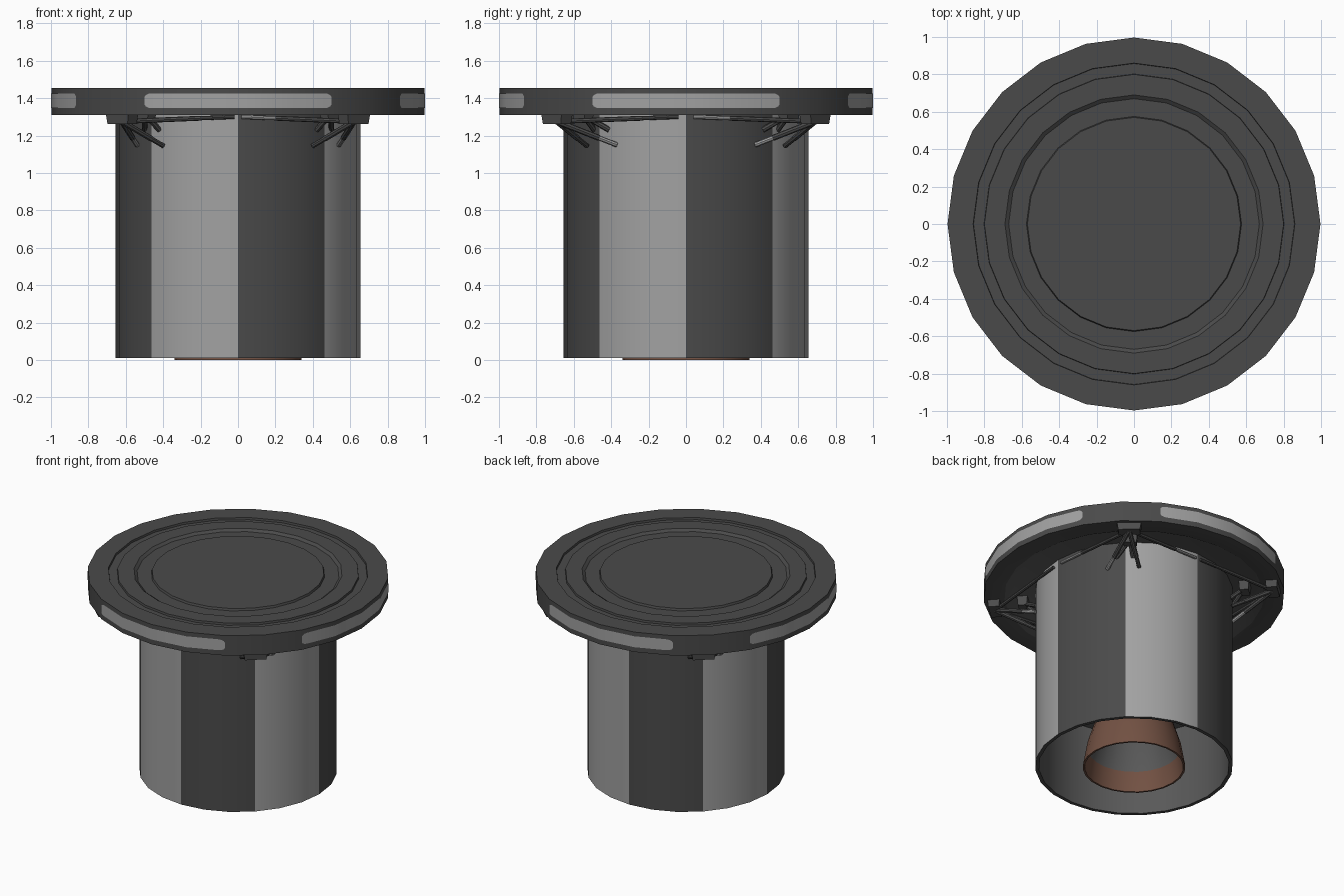
import bpy, bmesh, math
from mathutils import Vector, Matrix

if "Cube" in bpy.data.objects:
    bpy.data.objects.remove(bpy.data.objects["Cube"])

SIDES = 24


def material(name, r, g, b):
    m = bpy.data.materials.new(name)
    m.diffuse_color = (r, g, b, 1)
    m.use_nodes = True
    m.node_tree.nodes["Principled BSDF"].inputs["Base Color"].default_value = m.diffuse_color
    return m


DARK = material("dark_grey", 0.068, 0.068, 0.068)
LIGHT = material("light_grey", 0.36, 0.36, 0.36)
MID = material("inner_grey", 0.10, 0.10, 0.10)
COPPER = material("copper_brown", 0.17, 0.083, 0.056)
STRUT = material("strut_grey", 0.075, 0.075, 0.075)


def finish(bm, name, mats, smooth=True):
    bmesh.ops.recalc_face_normals(bm, faces=bm.faces)
    me = bpy.data.meshes.new(name)
    bm.to_mesh(me)
    bm.free()
    ob = bpy.data.objects.new(name, me)
    bpy.context.collection.objects.link(ob)
    for m in mats:
        me.materials.append(m)
    if smooth:
        bpy.ops.object.select_all(action='DESELECT')
        ob.select_set(True)
        bpy.context.view_layer.objects.active = ob
        bpy.ops.object.shade_smooth_by_angle(angle=math.radians(30))
    return ob


def revolve(name, profile, mats, rule, closed=False):
    """Spin (r, z) points; rule(segment, sector) gives the material index."""
    bm = bmesh.new()
    rings = []
    for r, z in profile:
        if r == 0:
            rings.append([bm.verts.new((0, 0, z))] * SIDES)
        else:
            rings.append([bm.verts.new((r * math.cos(a), r * math.sin(a), z))
                          for a in (2 * math.pi * k / SIDES for k in range(SIDES))])
    count = len(rings) if closed else len(rings) - 1
    for i in range(count):
        lo, hi = rings[i], rings[(i + 1) % len(rings)]
        for k in range(SIDES):
            j = (k + 1) % SIDES
            loop = list(dict.fromkeys([lo[k], lo[j], hi[j], hi[k]]))
            bm.faces.new(loop).material_index = rule(i, k)
    return finish(bm, name, mats)


# Top disc with stepped rings above and a recessed ring below
R = 0.997
revolve("top_disc", [
    (0, 1.455), (0.57, 1.455), (0.575, 1.44), (0.67, 1.44), (0.69, 1.455),
    (0.80, 1.455), (0.802, 1.44), (0.858, 1.44), (0.86, 1.455), (R, 1.455),
    (R, 1.31), (0.86, 1.31), (0.80, 1.34), (0, 1.34)],
    [DARK, MID], lambda i, k: 1 if i >= 11 else 0)


# Light rounded panels around the disc rim
def rim_point(angle, z):
    step = 360 / SIDES
    local = (angle % step) - step / 2
    r = 1.0 * math.cos(math.radians(step / 2)) / math.cos(math.radians(local))
    a = math.radians(angle)
    return (r * math.cos(a), r * math.sin(a), z)


columns = [(-30, 0.02), (-29.6, 0.03), (-28.8, 0.037), (-27.5, 0.04), (-15, 0.04)]
columns += [(0, 0.04)] + [(-a, h) for a, h in reversed(columns)]
for n, side in enumerate(("right", "back", "left", "front")):
    bm = bmesh.new()
    cols = [[bm.verts.new(rim_point(a + 90 * n, 1.386 + s * h)) for s in (-1, 1)]
            for a, h in columns]
    for p, q in zip(cols, cols[1:]):
        bm.faces.new((p[0], q[0], q[1], p[1]))
    # keep the sheet facing outward
    ob = finish(bm, side + "_rim_panel", [LIGHT])
    out = Vector(rim_point(90 * n, 0))
    if ob.data.polygons[5].normal.dot(out) < 0:
        ob.data.flip_normals()

# Hollow body with alternating light and dark panels
revolve("body_shell", [
    (0, 1.345), (0.655, 1.345), (0.655, 0.01), (0.63, 0.01), (0.63, 0.62), (0, 0.62)],
    [DARK, LIGHT, MID],
    lambda i, k: (1 if (k // 3) % 2 else 0) if i == 1 else (2 if i >= 3 else 0))

# Engine bell, copper outside and grey deep inside
revolve("engine_bell", [
    (0.10, 0.63), (0.17, 0.52), (0.25, 0.36), (0.31, 0.17), (0.34, 0.0), (0.327, 0.0),
    (0.305, 0.14), (0.235, 0.36), (0.155, 0.52), (0.085, 0.63)],
    [COPPER, MID], lambda i, k: 1 if i >= 6 else 0, closed=True)


# Brackets and struts, collected over the four mirrored corners
def add_box(bm, centre, size, angle, taper):
    mat = (Matrix.Translation(centre) @ Matrix.Rotation(angle, 4, 'Z')
           @ Matrix.Diagonal((*size, 1)))
    vs = bmesh.ops.create_cube(bm, size=1, matrix=mat)["verts"]
    c = Vector(centre)
    for v in vs:
        if v.co.z < c.z:
            v.co.x = c.x + (v.co.x - c.x) * taper
            v.co.y = c.y + (v.co.y - c.y) * taper


def add_tube(bm, a, b, radius):
    a, b = Vector(a), Vector(b)
    d = b - a
    mat = Matrix.Translation((a + b) / 2) @ d.to_track_quat('Z', 'Y').to_matrix().to_4x4()
    bmesh.ops.create_cone(bm, cap_ends=True, segments=8, radius1=radius,
                          radius2=radius, depth=d.length, matrix=mat)


brackets, struts, rods = bmesh.new(), bmesh.new(), bmesh.new()
for sx in (-1, 1):
    for sy in (-1, 1):
        def at(x, y, z):
            return Vector((sx * x, sy * y, z))

        angle = math.atan2(sy * 0.69, sx * 0.62)
        outer, inner = at(0.62, 0.69, 1.287), at(0.495, 0.55, 1.31)
        add_box(brackets, outer, (0.08, 0.16, 0.05), angle, 0.9)
        add_box(brackets, inner, (0.07, 0.10, 0.07), angle, 0.85)
        # outer struts: two lower ones, two long ones hugging the body
        for end, radius, tip in (
                (at(0.40, 0.53, 1.145), 0.016, False),
                (at(0.54, 0.37, 1.15), 0.016, True),
                (at(0.02, 0.66, 1.30), 0.013, sx > 0),
                (at(0.66, 0.04, 1.30), 0.013, sy > 0)):
            start = outer + Vector((0, 0, -0.012))
            joint = start.lerp(end, 0.7)
            add_tube(struts, start, joint, radius)
            add_tube(rods if tip else struts, joint, end, radius * 0.85)
        # short inner struts
        for end in (at(0.42, 0.49, 1.23), at(0.50, 0.41, 1.23)):
            add_tube(struts, inner, end, 0.015)

finish(brackets, "strut_brackets", [STRUT], smooth=False)
finish(struts, "support_struts", [STRUT])
finish(rods, "strut_rods", [LIGHT])
